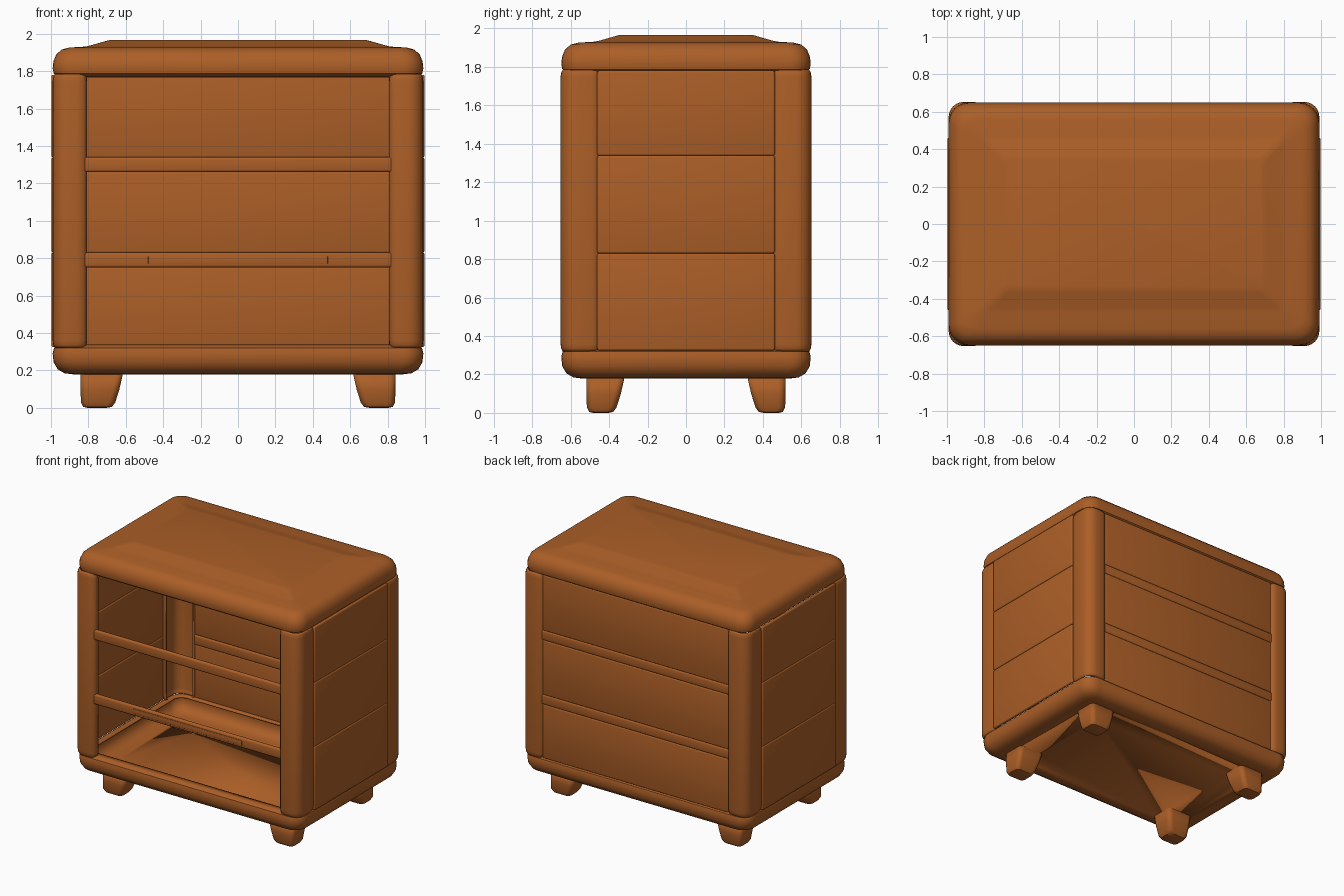
import bpy, bmesh, math

old = bpy.data.objects.get("Cube")
if old:
    bpy.data.objects.remove(old, do_unlink=True)

wood = bpy.data.materials.new("warm_brown_wood")
wood.use_nodes = True
COLOR = (0.41, 0.113, 0.02, 1)
wood.diffuse_color = COLOR
wood.node_tree.nodes["Principled BSDF"].inputs["Base Color"].default_value = COLOR


def finish(name, bm, mirror=None, wall=0.0):
    bmesh.ops.recalc_face_normals(bm, faces=bm.faces)
    mesh = bpy.data.meshes.new(name)
    bm.to_mesh(mesh)
    bm.free()
    mesh.materials.append(wood)
    ob = bpy.data.objects.new(name, mesh)
    bpy.context.collection.objects.link(ob)
    bpy.ops.object.select_all(action='DESELECT')
    bpy.context.view_layer.objects.active = ob
    ob.select_set(True)
    bpy.ops.object.shade_smooth_by_angle(angle=math.radians(40))
    if wall:
        mod = ob.modifiers.new("Wall", 'SOLIDIFY')
        mod.thickness = wall
        mod.offset = 0
    if mirror:
        mod = ob.modifiers.new("Mirror", 'MIRROR')
        mod.use_axis = mirror
        mod.use_mirror_merge = False
    return ob


def skin(name, rings, closed=True, cap=None, **kw):
    """Bridge a stack of point rings, optionally capping one of them."""
    bm = bmesh.new()
    rows = [[bm.verts.new(p) for p in ring] for ring in rings]
    n = len(rows[0])
    for a, b in zip(rows, rows[1:]):
        for i in range(n if closed else n - 1):
            j = (i + 1) % n
            bm.faces.new((a[i], a[j], b[j], b[i]))
    if cap is not None:
        bm.faces.new(rows[cap])
    return finish(name, bm, **kw)


def rounded_rect(cx, cy, hx, hy, r, z, steps=6):
    pts = []
    for q, (sx, sy) in enumerate(((1, 1), (-1, 1), (-1, -1), (1, -1))):
        for k in range(steps + 1):
            a = (q + k / steps) * math.pi / 2
            pts.append((cx + sx * (hx - r) + r * math.cos(a),
                        cy + sy * (hy - r) + r * math.sin(a), z))
    return pts


def slab_rings(profile):
    return [rounded_rect(0, 0, 0.985 - d, 0.643 - d, max(0.1 - d * 0.4, 0.03), z)
            for d, z in profile]


def box(name, lo, hi, bevel, mirror=None):
    bm = bmesh.new()
    bmesh.ops.create_cube(bm, size=1)
    for v in bm.verts:
        v.co = [l + (c + 0.5) * (h - l) for l, h, c in zip(lo, hi, v.co)]
    if bevel:
        bmesh.ops.bevel(bm, geom=bm.edges[:], offset=bevel, segments=3,
                        profile=0.5, affect='EDGES')
    return finish(name, bm, mirror)


BOTH = (True, True, False)
SIDES = (True, False, False)

# Hollow top with a raised centre panel
skin("top", slab_rings([(0.07, 1.772), (0.025, 1.775), (0.005, 1.79), (0, 1.815),
                        (0.004, 1.85), (0.018, 1.885), (0.045, 1.91), (0.085, 1.92),
                        (0.17, 1.925), (0.2, 1.932), (0.28, 1.955), (0.3, 1.96)]),
     cap=-1, wall=0.012)

# Hollow base tray, open upwards
base = skin("base", slab_rings([(0.11, 0.184), (0.06, 0.19), (0.025, 0.21),
                                (0.005, 0.245), (0, 0.29), (0.006, 0.315),
                                (0.025, 0.328), (0.07, 0.331)]),
            cap=0, wall=0.012)

# Openings in the tray floor above the hollow legs
cutter = box("leg_hole_cutter", (0.65, 0.35, 0.1), (0.82, 0.49, 0.25), 0, BOTH)
cutter.hide_render = True
cutter.hide_viewport = True
cut = base.modifiers.new("Leg holes", 'BOOLEAN')
cut.operation = 'DIFFERENCE'
cut.object = cutter

# Tapered legs, vertical on the outer sides
leg = []
for z, inner, inset in ((0.188, 0, 0), (0.1, 0.02, 0), (0.03, 0.04, 0.002),
                        (0.01, 0.045, 0.012), (0.006, 0.05, 0.03)):
    x0, x1 = 0.62 + inner + inset, 0.836 - inset
    y0, y1 = 0.325 + inner + inset, 0.512 - inset
    leg.append(rounded_rect((x0 + x1) / 2, (y0 + y1) / 2, (x1 - x0) / 2,
                            (y1 - y0) / 2, 0.03, z))
skin("legs", leg, cap=-1, mirror=BOTH, wall=0.012)

# Rounded hollow corner posts
path = [(0.812, 0.6), (0.815, 0.625), (0.83, 0.642), (0.86, 0.647), (0.91, 0.647)]
path += [(0.91 + 0.075 * math.sin(a), 0.572 + 0.075 * math.cos(a))
         for a in (math.radians(d) for d in range(15, 91, 15))]
path += [(0.985, 0.49), (0.98, 0.465), (0.965, 0.452), (0.945, 0.45)]
skin("corner_posts",
     [[(0.9 + (x - 0.9) * s, 0.55 + (y - 0.55) * s, z) for x, y in path]
      for z, s in ((0.322, 0.88), (0.336, 0.96), (0.36, 1),
                   (1.745, 1), (1.768, 0.96), (1.782, 0.88))],
     closed=False, mirror=BOTH, wall=0.012)

# Back and side panels in three tiers
tiers = ((0.325, 0.752), (0.828, 1.262), (1.338, 1.78))
for name, (lo, hi) in zip(("lower", "middle", "upper"), tiers):
    box(name + "_back_panel", (-0.815, 0.612, lo), (0.815, 0.637, hi), 0.01)
seams = (0.325, 0.83, 1.338, 1.78)
for name, lo, hi in zip(("lower", "middle", "upper"), seams, seams[1:]):
    box(name + "_side_panels", (0.972, -0.462, lo), (0.998, 0.462, hi), 0.01, SIDES)

# Horizontal rails, front and back
for name, lo, hi in (("lower", 0.75, 0.83), ("upper", 1.26, 1.34)):
    box(name + "_front_rail", (-0.83, -0.638, lo), (0.83, -0.605, hi), 0.014)
    box(name + "_back_rail", (-0.83, 0.605, lo), (0.83, 0.638, hi), 0.014)

# Slim strip on the lower front rail
box("rail_strip", (-0.48, -0.642, 0.77), (0.48, -0.634, 0.81), 0.003)
